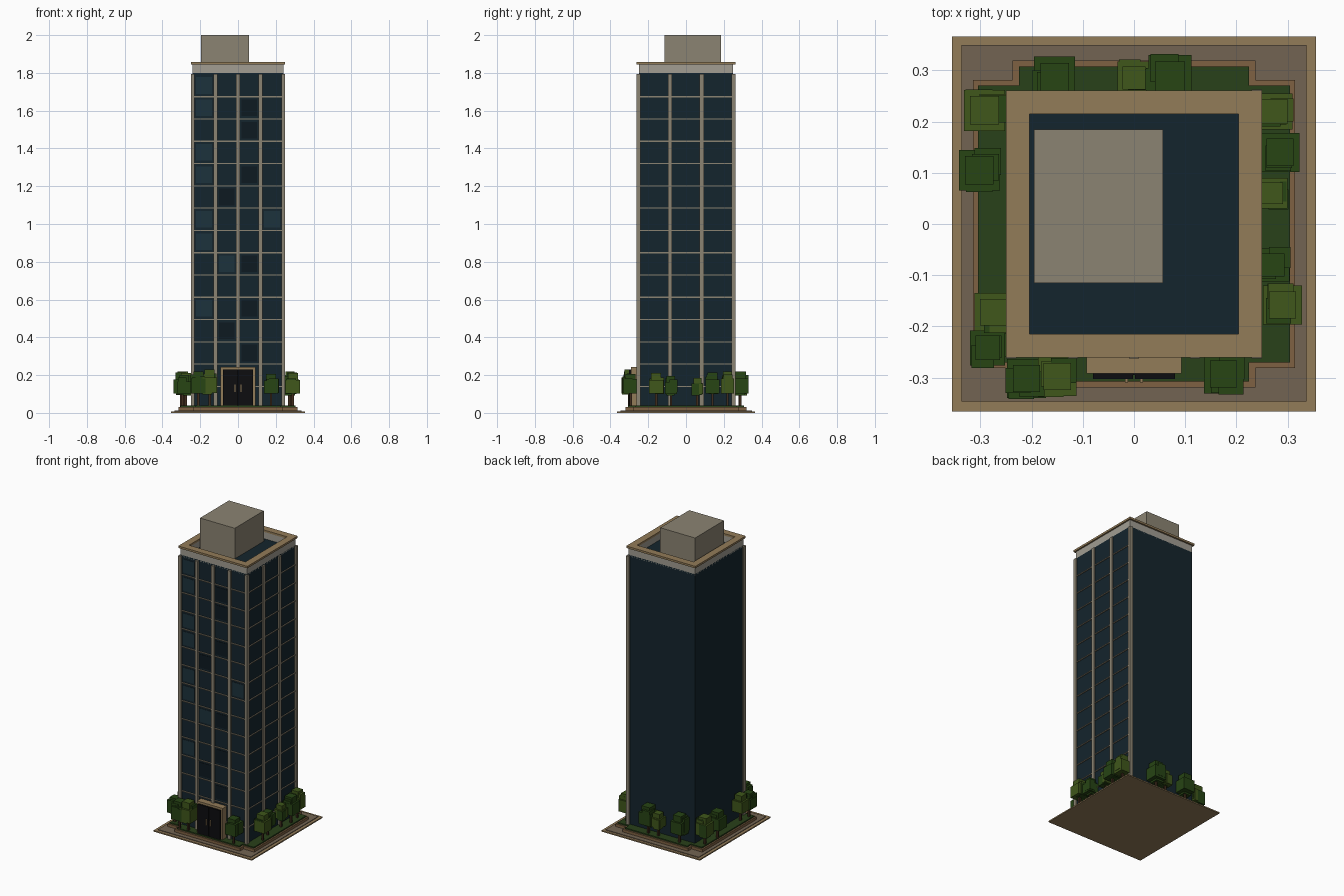
import bpy, bmesh, random
from mathutils import Matrix, Vector

if "Cube" in bpy.data.objects:
    bpy.data.objects.remove(bpy.data.objects["Cube"])

random.seed(4)

def mat(name, r, g, b):
    m = bpy.data.materials.new(name)
    m.diffuse_color = (r, g, b, 1)
    m.use_nodes = True
    m.node_tree.nodes["Principled BSDF"].inputs["Base Color"].default_value = m.diffuse_color
    return m

STONE = mat("stone", .26, .23, .17)
PALE = mat("pale_stone", .36, .34, .29)
TAN = mat("tan", .29, .20, .098)
PAVE = mat("paving", .17, .127, .085)
CURB = mat("curb", .21, .12, .055)
GLASS = mat("glass", .007, .018, .026)
LIGHT = mat("light_window", .012, .032, .045)
DARK = mat("dark_window", .004, .010, .015)
BLACK = mat("black", .004, .004, .005)
GRASS = mat("grass", .022, .052, .010)
LEAVES = [mat("leaf_dark", .020, .058, .007), mat("leaf_light", .050, .095, .011)]
BARK = mat("bark", .05, .025, .012)

def finish(name, bm, *mats):
    bmesh.ops.recalc_face_normals(bm, faces=bm.faces)
    me = bpy.data.meshes.new(name)
    bm.to_mesh(me)
    bm.free()
    for m in mats:
        me.materials.append(m)
    ob = bpy.data.objects.new(name, me)
    bpy.context.collection.objects.link(ob)
    return ob

def add_box(bm, x0, x1, y0, y1, z0, z1, slot=0):
    M = Matrix.Translation(((x0+x1)/2, (y0+y1)/2, (z0+z1)/2)) @ Matrix.Diagonal((x1-x0, y1-y0, z1-z0, 1))
    vs = bmesh.ops.create_cube(bm, size=1, matrix=M)["verts"]
    for f in {f for v in vs for f in v.link_faces}:
        f.material_index = slot

def boxes(name, m, *dims):
    bm = bmesh.new()
    for d in dims:
        add_box(bm, *d)
    return finish(name, bm, m)

def cross_slab(name, m, xw, yn, xn, yw, z0, z1):
    # plus-shaped outline: wide in x at small y, narrow in x at large y
    q = [(xw, yn), (xn, yn), (xn, yw)]
    pts = q + [(-x, y) for x, y in q[::-1]] + [(-x, -y) for x, y in q] + [(x, -y) for x, y in q[::-1]]
    bm = bmesh.new()
    f = bm.faces.new([bm.verts.new((x, y, z0)) for x, y in pts])
    top = bmesh.ops.extrude_face_region(bm, geom=[f])["geom"]
    bmesh.ops.translate(bm, vec=(0, 0, z1-z0), verts=[v for v in top if isinstance(v, bmesh.types.BMVert)])
    return finish(name, bm, m)

def ring(name, m, ox, oy, ix, iy, z0, z1):
    bm = bmesh.new()
    loops = []
    for x, y, z in ((ox, oy, z0), (ox, oy, z1), (ix, iy, z1), (ix, iy, z0)):
        loops.append([bm.verts.new((sx*x, sy*y, z)) for sx, sy in ((-1, -1), (1, -1), (1, 1), (-1, 1))])
    for a in range(4):
        l, n = loops[a], loops[(a+1) % 4]
        for i in range(4):
            j = (i+1) % 4
            bm.faces.new((l[i], l[j], n[j], n[i]))
    return finish(name, bm, m)

# site: plate, paving, planter curb and lawn
boxes("base_plate", TAN, (-.356, .356, -.366, .366, 0, .008))
boxes("paving", PAVE, (-.337, .337, -.347, .35, .002, .012))
cross_slab("planter_curb", CURB, .315, .281, .237, .319, .005, .03)
cross_slab("lawn", GRASS, .305, .271, .225, .308, .01, .038)

# tower body
boxes("glass_body", GLASS, (-.24, .24, -.25, .25, .02, 1.80))

# vertical piers on front and right, plus the remaining corner
xs = [-.24, -.119, 0, .119, .24]
ys = [-.252, -.085, .083, .252]
boxes("front_piers", STONE, *[(x-.01, x+.01, -.263, -.24, .02, 1.795) for x in xs])
boxes("right_piers", STONE, *[(.23, .25, y-.011, y+.011, .02, 1.795) for y in ys[1:]])

# floor bands on front and right
zs = [.14 + .118*i for i in range(14)]
boxes("front_bands", STONE, *[(-.24, .24, -.257, -.245, z-.003, z+.003) for z in zs])
boxes("right_bands", STONE, *[(.235, .246, -.25, .25, z-.003, z+.003) for z in zs])

# individually tinted windows: (bay, floor)
def windows(name, m, cells):
    dims = []
    for bay, fl in cells:
        x, z = (xs[bay] + xs[bay+1])/2, zs[fl] + .059
        dims.append((x-.042, x+.042, -.2525, -.245, z-.044, z+.044))
    boxes(name, m, *dims)

windows("light_windows", LIGHT, [(0, 13), (0, 12), (0, 10), (0, 9), (0, 7), (0, 6), (0, 3), (1, 5), (3, 7)])
windows("dark_windows", DARK, [(2, 12), (2, 11), (2, 9), (2, 5), (2, 3), (2, 1), (1, 8), (1, 2)])

# roof: parapet, coping and plant room
ring("parapet", PALE, .24, .25, .207, .217, 1.79, 1.847)
ring("coping", TAN, .25, .261, .204, .215, 1.845, 1.858)
boxes("plant_room", STONE, (-.195, .057, -.115, .185, 1.79, 2.0))

# entrance
boxes("door_frame", TAN, (-.093, -.078, -.292, -.245, .03, .243), (.078, .093, -.292, -.245, .03, .243),
      (-.093, .093, -.292, -.245, .228, .243))
boxes("door_leaves", BLACK, (-.08, -.002, -.303, -.25, .03, .229), (.002, .08, -.303, -.25, .03, .229),
      (-.01, .01, -.295, -.25, .03, .229))
boxes("door_handles", TAN, (-.018, -.012, -.31, -.302, .11, .15), (.012, .018, -.31, -.302, .11, .15))

# blocky trees: x, y, half width, foliage top
trees = [(-.21, -.302, .038, .22), (-.15, -.298, .038, .23), (.175, -.293, .038, .205),
         (.275, .22, .035, .22), (.285, .14, .038, .215), (.27, .06, .03, .185),
         (.272, -.08, .032, .195), (.29, -.158, .038, .212), (-.155, .287, .04, .22),
         (.0, .285, .032, .19), (.07, .288, .042, .22), (-.292, .222, .04, .22),
         (-.302, .105, .04, .215), (-.275, -.172, .037, .21), (-.286, -.242, .034, .20)]
for i, (x, y, w, top) in enumerate(trees):
    bm = bmesh.new()
    add_box(bm, x-.006, x+.006, y-.006, y+.006, .03, .12, 2)
    k = i % 2
    lo, h = .09, top-.09
    add_box(bm, x-w, x+w, y-w, y+w, lo+.1*h, lo+.7*h, k)
    add_box(bm, x-.7*w, x+.7*w, y-.7*w, y+.7*w, lo+.3*h, top, k)
    for _ in range(3):
        cx, cy = x + random.uniform(-.5, .5)*w, y + random.uniform(-.5, .5)*w
        cz, s = lo + random.uniform(.35, .6)*h, .65*w
        add_box(bm, cx-s, cx+s, cy-s, cy+s, cz-.35*h, cz+.3*h, 0 if random.random() < .5 else k)
    finish(f"tree_{i+1}", bm, *LEAVES, BARK)
